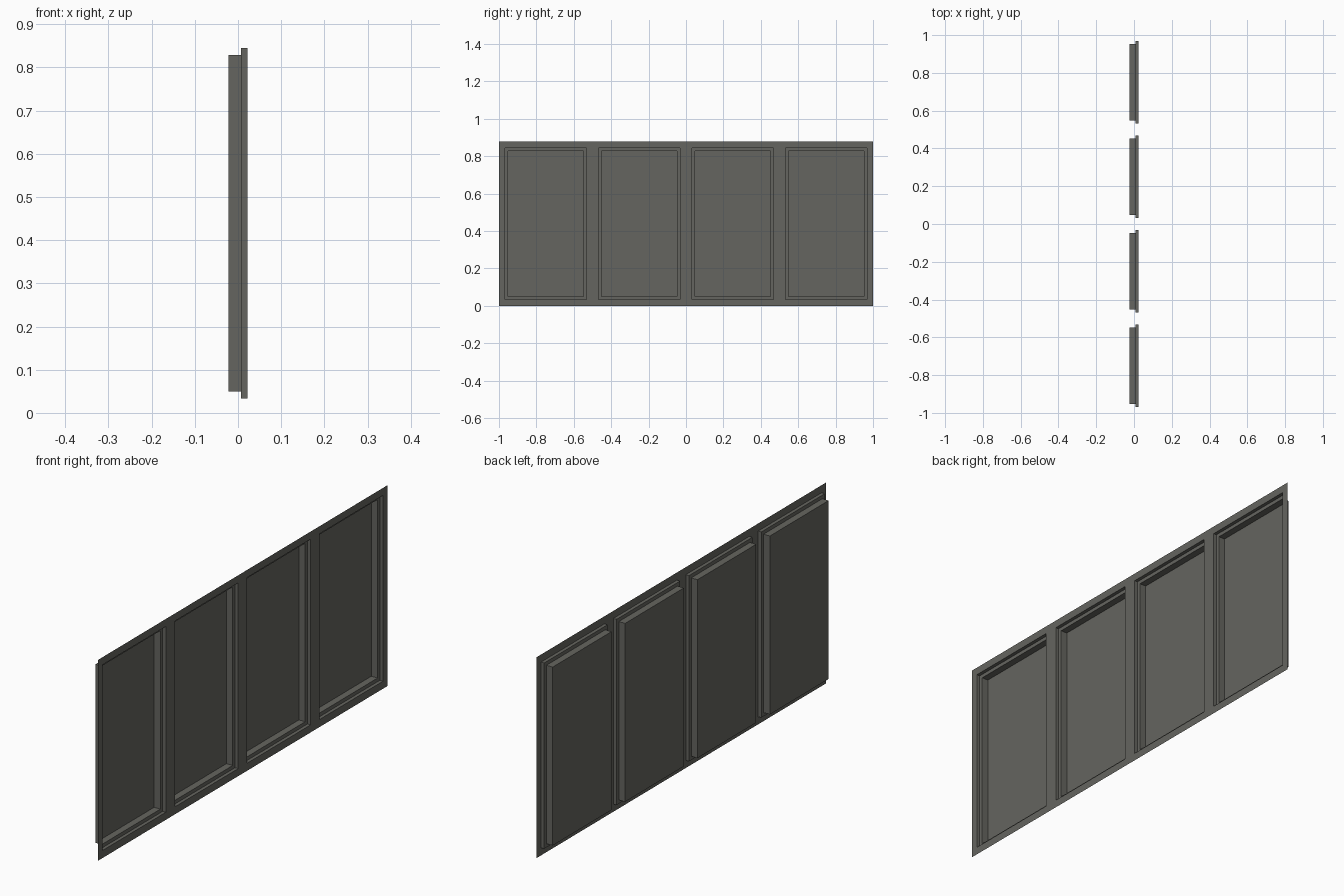
import bpy
import bmesh

cube = bpy.data.objects.get("Cube")
if cube:
    bpy.data.objects.remove(cube, do_unlink=True)

# Sheet size and panel steps
HEIGHT, FRONT_X = 0.878, 0.0225
HALF_PANEL, MARGIN = 0.219, 0.033
LEDGE_WIDTH, STEP_DEPTH, PANEL_DEPTH = 0.016, 0.015, 0.03

grey = bpy.data.materials.new("dark warm grey")
grey.use_nodes = True
colour = (0.13, 0.13, 0.115, 1.0)
grey.diffuse_color = colour
grey.node_tree.nodes["Principled BSDF"].inputs["Base Color"].default_value = colour

bm = bmesh.new()

# Flat sheet, divided around the four panels
ys = [-1.0]
for centre in (-0.75, -0.25, 0.25, 0.75):
    ys += [centre - HALF_PANEL, centre + HALF_PANEL]
ys.append(1.0)
zs = [0.0, MARGIN, HEIGHT - MARGIN, HEIGHT]
verts = [[bm.verts.new((FRONT_X, y, z)) for z in zs] for y in ys]
panels = []
for i in range(len(ys) - 1):
    for j in range(len(zs) - 1):
        face = bm.faces.new((verts[i][j], verts[i + 1][j],
                             verts[i + 1][j + 1], verts[i][j + 1]))
        if j == 1 and i % 2 == 1:
            panels.append(face)
bm.normal_update()


def sink(faces, depth):
    """Push each face back, leaving walls behind it."""
    pushed = bmesh.ops.extrude_discrete_faces(bm, faces=faces)["faces"]
    for face in pushed:
        bmesh.ops.translate(bm, verts=face.verts, vec=(-depth, 0, 0))
    bm.normal_update()
    return pushed


# Shallow ledge, then the deep panel
panels = sink(panels, STEP_DEPTH)
bmesh.ops.inset_individual(bm, faces=panels, thickness=LEDGE_WIDTH,
                           use_even_offset=True)
sink(panels, PANEL_DEPTH)

# Merge the flat sheet strips
bmesh.ops.dissolve_limit(bm, angle_limit=0.01, verts=bm.verts, edges=bm.edges)

mesh = bpy.data.meshes.new("panelled_sheet")
bm.to_mesh(mesh)
bm.free()
mesh.materials.append(grey)
sheet = bpy.data.objects.new("panelled_sheet", mesh)
bpy.context.scene.collection.objects.link(sheet)
